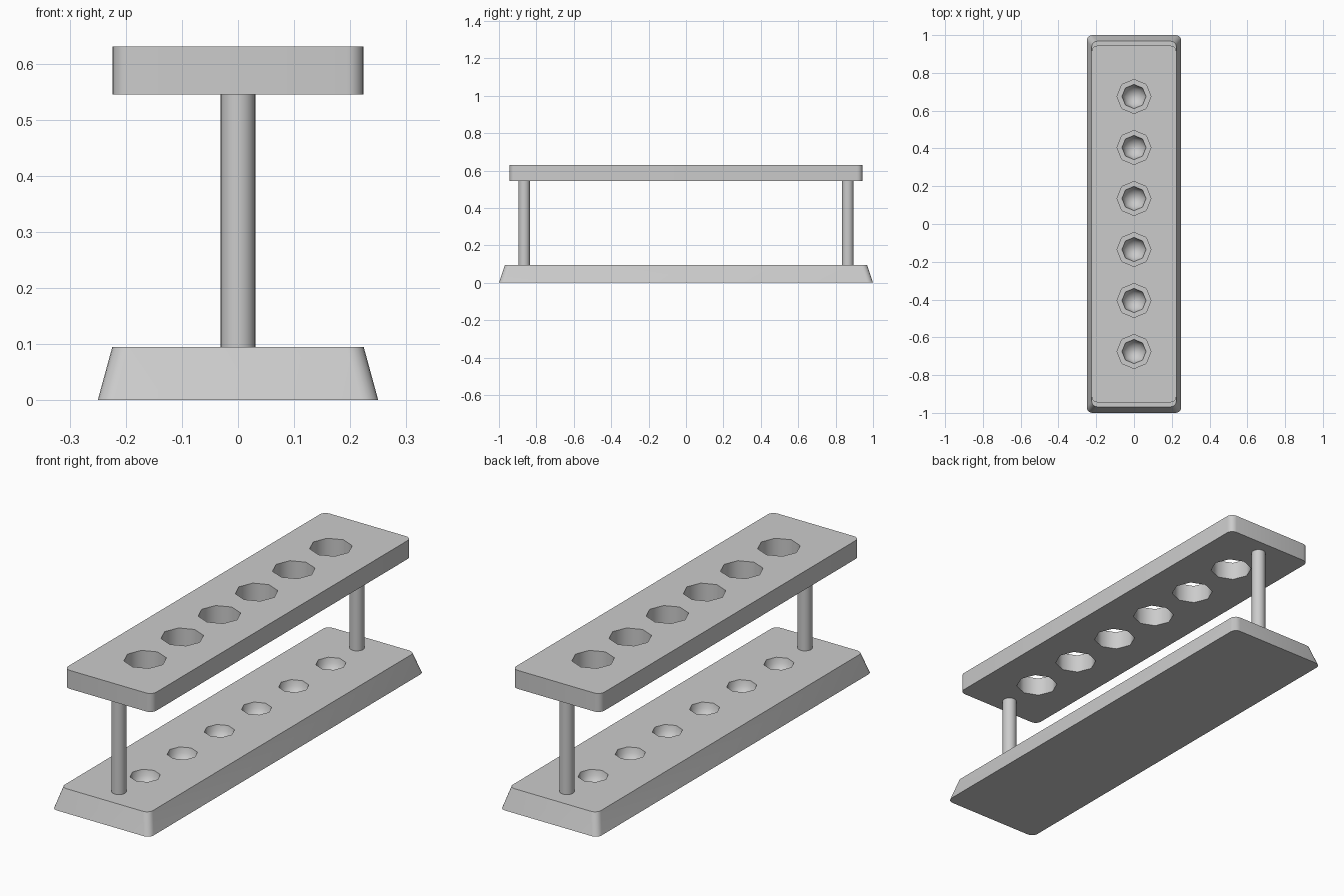
import bpy, bmesh
from math import sin, cos, pi, radians

if "Cube" in bpy.data.objects:
    bpy.data.objects.remove(bpy.data.objects["Cube"])

HOLES = [(i - 2.5) * 0.27 for i in range(6)]


def circle(r, z, n, y=0.0):
    return [(r * cos(2 * pi * i / n), y + r * sin(2 * pi * i / n), z) for i in range(n)]


def rounded_rect(hx, hy, z, r=0.03, n=5):
    pts = []
    for k, (sx, sy) in enumerate([(1, 1), (-1, 1), (-1, -1), (1, -1)]):
        for i in range(n + 1):
            a = (k + i / n) * pi / 2
            pts.append((sx * (hx - r) + r * cos(a), sy * (hy - r) + r * sin(a), z))
    return pts


def loft(name, solids):
    """Closed solids, each a stack of matching rings from bottom to top."""
    bm = bmesh.new()
    for rings in solids:
        vs = [[bm.verts.new(p) for p in ring] for ring in rings]
        n = len(vs[0])
        bm.faces.new(vs[0][::-1])
        bm.faces.new(vs[-1])
        for a, b in zip(vs, vs[1:]):
            for i in range(n):
                j = (i + 1) % n
                bm.faces.new((a[i], a[j], b[j], b[i]))
    mesh = bpy.data.meshes.new(name)
    bm.to_mesh(mesh)
    bm.free()
    ob = bpy.data.objects.new(name, mesh)
    bpy.context.collection.objects.link(ob)
    return ob


def finish(ob, cutter=None):
    bpy.ops.object.select_all(action='DESELECT')
    ob.select_set(True)
    bpy.context.view_layer.objects.active = ob
    if cutter:
        cutter.hide_render = True
        mod = ob.modifiers.new("holes", 'BOOLEAN')
        mod.operation, mod.solver, mod.object = 'DIFFERENCE', 'EXACT', cutter
        bpy.ops.object.modifier_apply(modifier=mod.name)
        bpy.data.objects.remove(cutter)
    bpy.ops.object.shade_smooth_by_angle(angle=radians(50))


# tapered base with rounded, blind sockets
TOP = 0.095
R = 0.064


def socket(y):
    angles = [radians(a) for a in (6, 22, 45, 67, 90)]
    rings = [circle(R * sin(a), TOP - R * cos(a), 8, y) for a in angles]
    return rings + [circle(R, TOP + 0.03, 8, y)]


base = loft("base", [[rounded_rect(0.25, 1.0, 0), rounded_rect(0.224, 0.968, TOP)]])
finish(base, loft("socket_cutter", [socket(y) for y in HOLES]))

# top plate with octagonal through holes
plate = loft("top_plate", [[rounded_rect(0.224, 0.944, 0.545), rounded_rect(0.224, 0.944, 0.63)]])
finish(plate, loft("hole_cutter", [[circle(0.09, 0.5, 8, y), circle(0.09, 0.7, 8, y)] for y in HOLES]))

# two end posts
for side, y in (("front", -0.865), ("back", 0.865)):
    finish(loft(side + "_post", [[circle(0.031, 0.09, 24, y), circle(0.031, 0.55, 24, y)]]))
